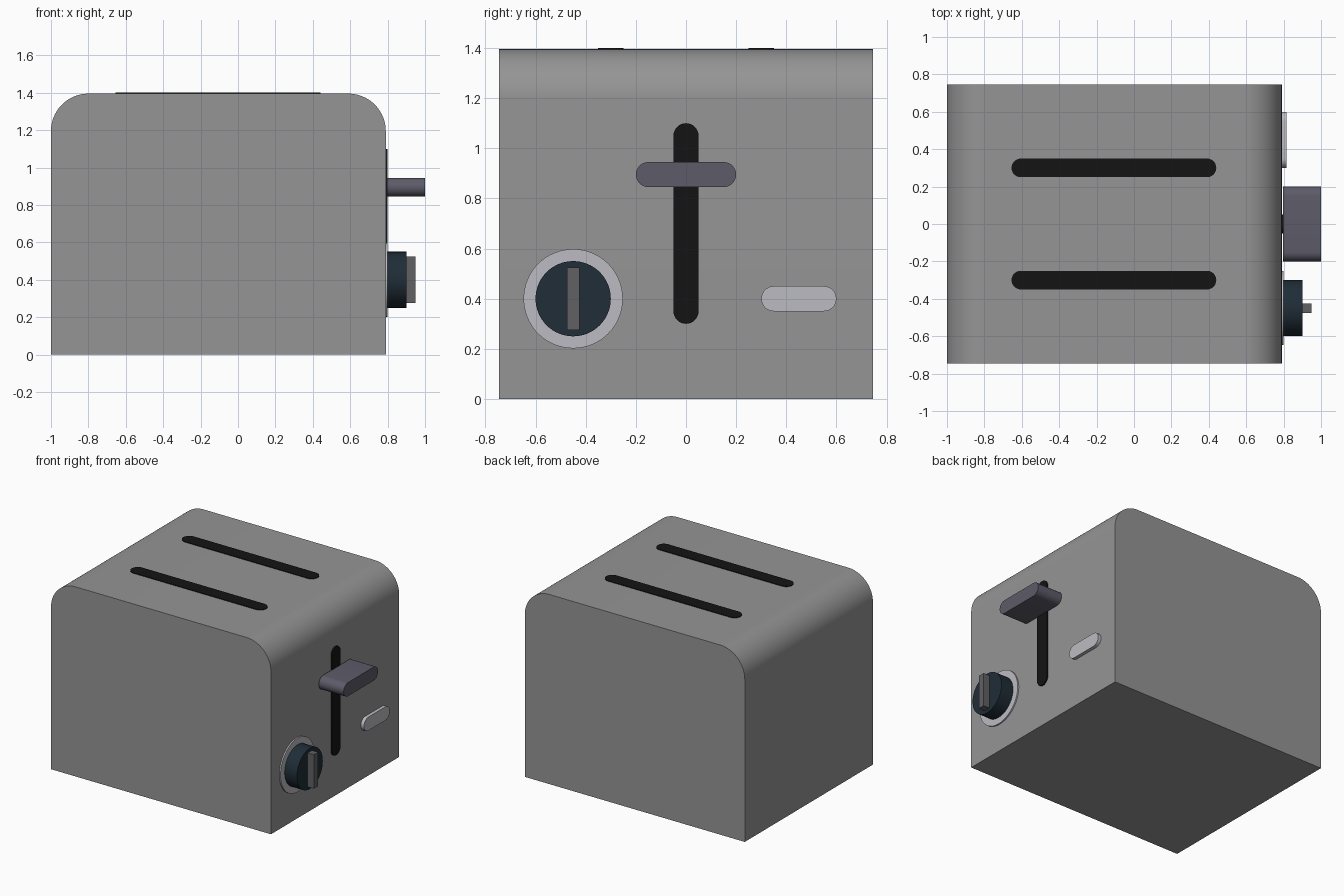
import bpy, bmesh
from math import pi, cos, sin, radians

if "Cube" in bpy.data.objects:
    bpy.data.objects.remove(bpy.data.objects["Cube"])


def arc(cx, cy, r, a0, a1, n):
    return [(cx + r * cos(a0 + (a1 - a0) * i / n), cy + r * sin(a0 + (a1 - a0) * i / n))
            for i in range(n + 1)]


def circle(cx, cy, r, n=64):
    return arc(cx, cy, r, 0, 2 * pi, n)[:-1]


def stadium(u0, u1, v0, v1, n=16):
    """Rounded-end slot filling a rectangle, along its longer side."""
    if u1 - u0 > v1 - v0:
        r, c = (v1 - v0) / 2, (v0 + v1) / 2
        return arc(u1 - r, c, r, -pi / 2, pi / 2, n) + arc(u0 + r, c, r, pi / 2, 3 * pi / 2, n)
    r, c = (u1 - u0) / 2, (u0 + u1) / 2
    return arc(c, v1 - r, r, 0, pi, n) + arc(c, v0 + r, r, pi, 2 * pi, n)


def material(name, rgb):
    m = bpy.data.materials.new(name)
    m.diffuse_color = (*rgb, 1)
    m.use_nodes = True
    m.node_tree.nodes["Principled BSDF"].inputs["Base Color"].default_value = m.diffuse_color
    return m


def prism(name, profile, axis, lo, hi, mat=None):
    """Extrude a 2D profile along an axis from lo to hi."""
    place = {"X": lambda u, v: (lo, u, v), "Y": lambda u, v: (u, lo, v),
             "Z": lambda u, v: (u, v, lo)}[axis]
    step = [0, 0, 0]
    step["XYZ".index(axis)] = hi - lo
    bm = bmesh.new()
    face = bm.faces.new([bm.verts.new(place(u, v)) for u, v in profile])
    # keep the base cap so the solid is closed
    ext = bmesh.ops.extrude_face_region(bm, geom=[face], use_keep_orig=True)
    bmesh.ops.translate(bm, vec=step,
                        verts=[g for g in ext["geom"] if isinstance(g, bmesh.types.BMVert)])
    bmesh.ops.recalc_face_normals(bm, faces=bm.faces[:])
    me = bpy.data.meshes.new(name)
    bm.to_mesh(me)
    bm.free()
    ob = bpy.data.objects.new(name, me)
    bpy.context.collection.objects.link(ob)
    if mat:
        me.materials.append(mat)
    bpy.ops.object.select_all(action="DESELECT")
    ob.select_set(True)
    bpy.context.view_layer.objects.active = ob
    bpy.ops.object.shade_smooth_by_angle(angle=radians(30))
    return ob


black = material("slot_black", (0.007, 0.007, 0.007))
navy = material("knob_navy", (0.014, 0.026, 0.038))
purple = material("lever_purple_grey", (0.11, 0.105, 0.14))
silver = material("trim_silver", (0.5, 0.5, 0.54))
dark = material("grip_grey", (0.12, 0.12, 0.13))

# Body: rounded upper edges along the left and right
SIDE, TOP, R = 0.79, 1.395, 0.2
body = ([(-1, 0), (SIDE, 0)] + arc(SIDE - R, TOP - R, R, 0, pi / 2, 20)
        + arc(-1 + R, TOP - R, R, pi / 2, pi, 20))
prism("body", body, "Y", -0.745, 0.745, material("body_grey", (0.3, 0.3, 0.3)))

# Bread slots on top
for label, y in (("front", -0.3), ("back", 0.3)):
    prism(f"bread_slot_{label}", stadium(-0.655, 0.44, y - 0.05, y + 0.05), "Z", 1.385, 1.4, black)

# Lever and its track
prism("lever_track", stadium(-0.05, 0.05, 0.3, 1.1), "X", 0.78, 0.8, black)
prism("lever", stadium(-0.2, 0.2, 0.845, 0.945), "X", 0.797, 1.0, purple)

# Browning knob: dial plate, knob and grip
prism("dial_plate", circle(-0.45, 0.4, 0.198), "X", 0.78, 0.8, silver)
prism("knob", circle(-0.45, 0.4, 0.15), "X", 0.795, 0.9, navy)
prism("knob_grip", [(-0.475, 0.275), (-0.425, 0.275), (-0.425, 0.525), (-0.475, 0.525)],
      "X", 0.895, 0.95, dark)

# Cancel button
prism("button", stadium(0.3, 0.6, 0.35, 0.45), "X", 0.78, 0.815, silver)
